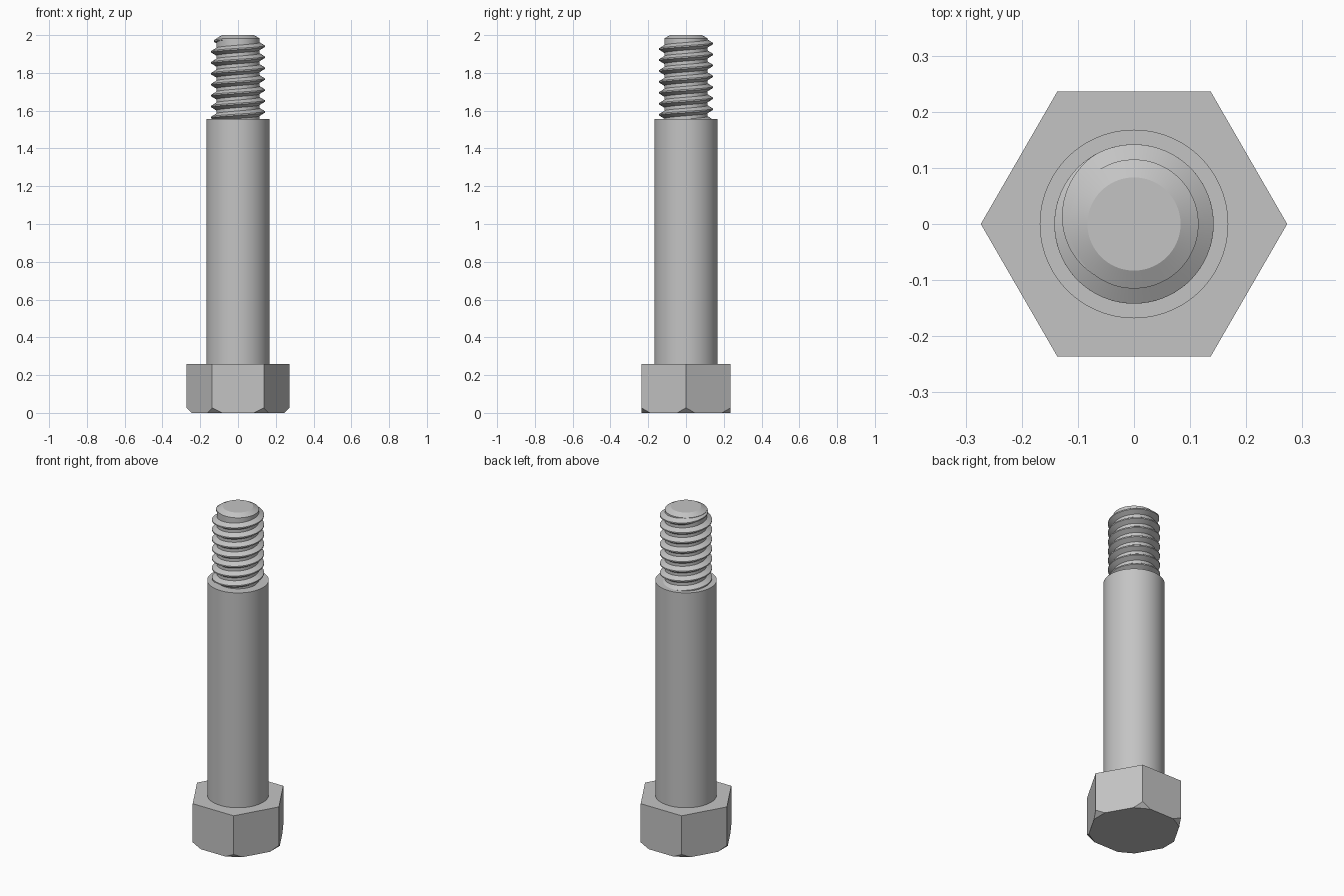
import bpy
import bmesh
from math import sin, cos, pi, radians, floor
from mathutils import Vector

if "Cube" in bpy.data.objects:
    bpy.data.objects.remove(bpy.data.objects["Cube"], do_unlink=True)

steel = bpy.data.materials.new("grey steel")
STEEL = (0.55, 0.55, 0.55, 1)
steel.diffuse_color = STEEL
steel.use_nodes = True
steel.node_tree.nodes["Principled BSDF"].inputs["Base Color"].default_value = STEEL


def finish(name, bm):
    """Turn a bmesh into a steel object with smooth curves and sharp edges."""
    bmesh.ops.recalc_face_normals(bm, faces=bm.faces)
    mesh = bpy.data.meshes.new(name)
    bm.to_mesh(mesh)
    bm.free()
    mesh.materials.append(steel)
    obj = bpy.data.objects.new(name, mesh)
    bpy.context.collection.objects.link(obj)
    bpy.ops.object.select_all(action="DESELECT")
    obj.select_set(True)
    bpy.context.view_layer.objects.active = obj
    bpy.ops.object.shade_smooth_by_angle(angle=radians(25))
    return obj


def lathe(name, profile, sides=96):
    """Revolve (radius, height) points and cap both ends."""
    bm = bmesh.new()
    rings = [[bm.verts.new((r * cos(2 * pi * i / sides), r * sin(2 * pi * i / sides), z))
              for i in range(sides)] for r, z in profile]
    for low, high in zip(rings, rings[1:]):
        for i in range(sides):
            j = (i + 1) % sides
            bm.faces.new((low[i], low[j], high[j], high[i]))
    bm.faces.new(rings[0])
    bm.faces.new(rings[-1])
    return finish(name, bm)


# Hexagonal head, with each lower corner sliced off
HEAD_R, HEAD_H, CUT = 0.273, 0.26, 0.027
bm = bmesh.new()
base = bm.faces.new([bm.verts.new((HEAD_R * cos(k * pi / 3), HEAD_R * sin(k * pi / 3), 0))
                     for k in range(6)])
top = bmesh.ops.extrude_face_region(bm, geom=[base])["geom"]
bmesh.ops.translate(bm, vec=(0, 0, HEAD_H),
                    verts=[g for g in top if isinstance(g, bmesh.types.BMVert)])
if not any(f.calc_center_median().z < 0.001 for f in bm.faces):
    bm.faces.new([v for v in bm.verts if v.co.z < 0.001])
for k in range(6):
    out = Vector((cos(k * pi / 3), sin(k * pi / 3), 0))
    cut = bmesh.ops.bisect_plane(bm, geom=bm.verts[:] + bm.edges[:] + bm.faces[:],
                                 plane_co=out * (HEAD_R - CUT),
                                 plane_no=out - Vector((0, 0, 1)), clear_outer=True)
    bmesh.ops.holes_fill(bm, edges=[e for e in bm.edges if e.is_boundary])
finish("hex_head", bm)

# Plain shank and threaded core with a chamfered tip
SHOULDER = 1.555
CORE_R, MAJOR_R = 0.115, 0.142
lathe("shank", [(0.168, HEAD_H - 0.01), (0.168, SHOULDER)])
lathe("thread_core", [(CORE_R, SHOULDER - 0.02), (CORE_R, 1.983), (0.083, 2.0)])

# Right-handed helical thread that starts in the shank and fades out near the tip
PITCH, STEPS = 0.058, 72
START, FADE, END = -7 * 2 * pi, radians(120), radians(232)
ROOT_R = CORE_R - 0.003
count = floor((END - START) / (2 * pi) * STEPS)
bm = bmesh.new()
sections = []
for i in range(count + 1):
    a = START + (END - START) * i / count
    size = min(1, max(0.02, (END - a) / (END - FADE)))
    crest = CORE_R + (MAJOR_R - CORE_R) * size
    z = 1.941 + PITCH * a / (2 * pi)
    half = 0.004 + 0.018 * size
    shape = [(ROOT_R, -half), (crest, -0.0036), (crest, 0.0036), (ROOT_R, half)]
    sections.append([bm.verts.new((r * cos(a), r * sin(a), z + dz)) for r, dz in shape])
for s, t in zip(sections, sections[1:]):
    for k in range(4):
        n = (k + 1) % 4
        bm.faces.new((s[k], s[n], t[n], t[k]))
bm.faces.new(sections[0])
bm.faces.new(sections[-1])
finish("helical_thread", bm)
